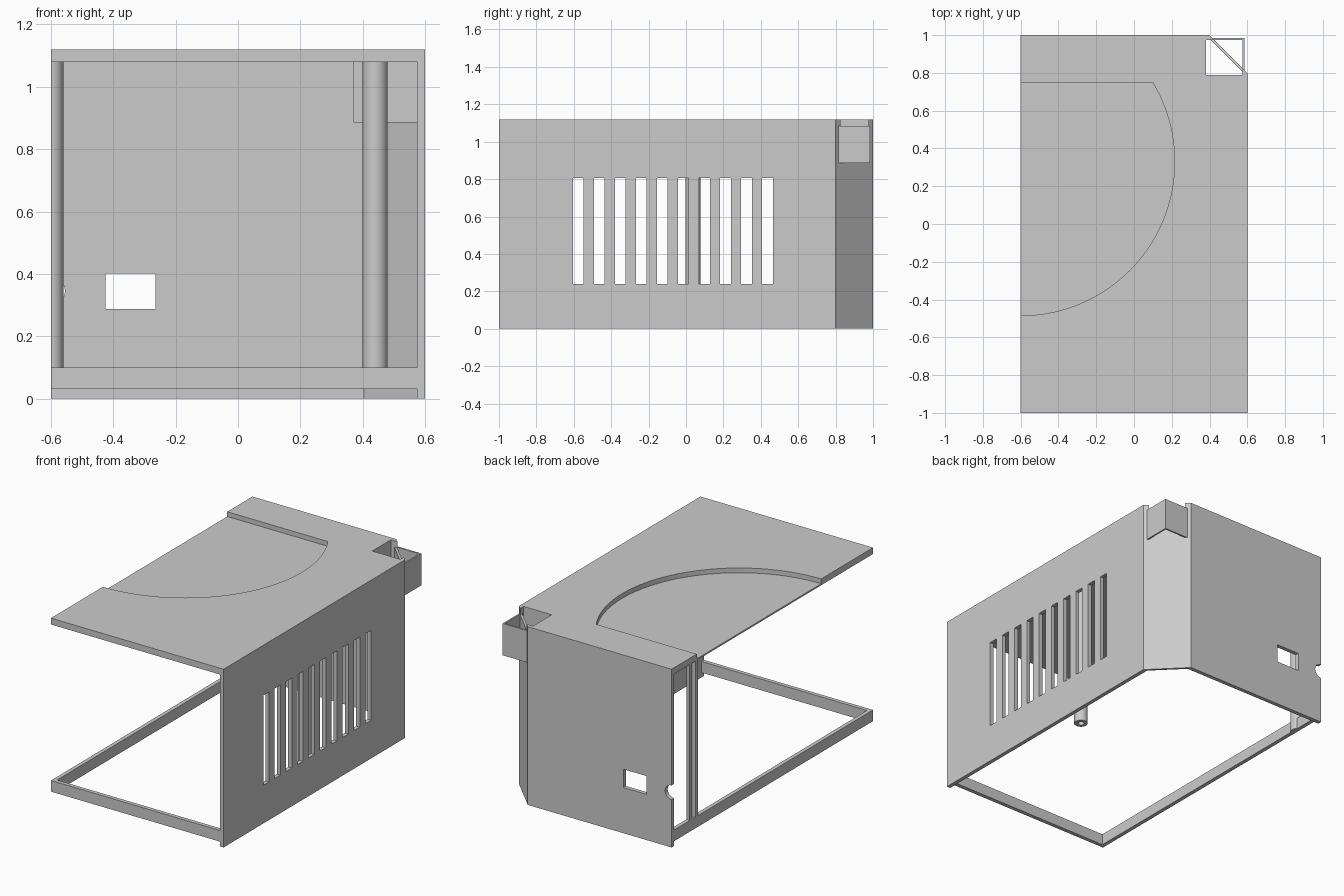
import bpy, bmesh, math

if "Cube" in bpy.data.objects:
    bpy.data.objects.remove(bpy.data.objects["Cube"], do_unlink=True)

GREY = (0.6, 0.6, 0.6, 1)
mat = bpy.data.materials.new("plain grey")
mat.use_nodes = True
mat.diffuse_color = GREY
mat.node_tree.nodes["Principled BSDF"].inputs["Base Color"].default_value = GREY

H, T = 1.12, 0.025          # overall height, wall thickness
ROOF = 1.08                 # underside of the roof


def prism(name, outline, z0, z1):
    """Extrude an xy outline from z0 to z1."""
    bm = bmesh.new()
    face = bm.faces.new([bm.verts.new((x, y, z0)) for x, y in outline])
    ext = bmesh.ops.extrude_face_region(bm, geom=[face])
    top = [v for v in ext["geom"] if isinstance(v, bmesh.types.BMVert)]
    bmesh.ops.translate(bm, verts=top, vec=(0, 0, z1 - z0))
    bmesh.ops.recalc_face_normals(bm, faces=bm.faces)
    me = bpy.data.meshes.new(name)
    bm.to_mesh(me)
    bm.free()
    me.materials.append(mat)
    ob = bpy.data.objects.new(name, me)
    bpy.context.collection.objects.link(ob)
    return ob


def box(name, x0, x1, y0, y1, z0, z1):
    return prism(name, [(x0, y0), (x1, y0), (x1, y1), (x0, y1)], z0, z1)


def arc(cx, cy, r, a0, a1, n):
    return [(cx + r * math.cos(math.radians(a0 + (a1 - a0) * i / n)),
             cy + r * math.sin(math.radians(a0 + (a1 - a0) * i / n)))
            for i in range(n + 1)]


def cut(target, cutter):
    """Subtract the cutter and remove it."""
    mod = target.modifiers.new("cut", "BOOLEAN")
    mod.operation, mod.solver, mod.object = "DIFFERENCE", "EXACT", cutter
    bpy.context.view_layer.objects.active = target
    bpy.ops.object.modifier_apply(modifier=mod.name)
    bpy.data.objects.remove(cutter, do_unlink=True)


def smooth(ob):
    bpy.ops.object.select_all(action="DESELECT")
    ob.select_set(True)
    bpy.context.view_layer.objects.active = ob
    bpy.ops.object.shade_smooth_by_angle(angle=math.radians(35))


# Side wall, chamfered corner and back wall as one bent sheet
walls = prism("side_and_back_walls", [
    (0.6, -1), (0.6, 0.8), (0.4, 1), (-0.6, 1), (-0.6, 1 - T),
    (0.405, 1 - T), (0.6 - T, 0.805), (0.6 - T, -1)], 0, ROOF)
for i in range(10):                                   # vent slots
    y = -0.605 + i * 0.1125
    cut(walls, box("vent_cutter", 0.5, 0.7, y, y + 0.057, 0.24, 0.805))
cut(walls, box("window_cutter", -0.425, -0.265, 0.9, 1.1, 0.287, 0.402))
notch = prism("notch_cutter", arc(0, 0, 0.045, 0, 345, 23), -0.1, 0.1)
notch.rotation_euler.x = math.pi / 2
notch.location = (-0.6, 1, 0.345)
cut(walls, notch)

# Roof with a shallow round-sided recess and a corner opening
roof = prism("roof", [(-0.6, -1), (0.6, -1), (0.6, 0.8), (0.4, 1), (-0.6, 1)],
             ROOF, H)
recess = arc(-0.6, 0.33, 0.815, -90, 31, 48) + [(-0.7, 0.75), (-0.7, -0.485)]
cut(roof, prism("recess_cutter", recess, H - 0.03, H + 0.1))
cut(roof, box("opening_cutter", 0.38, 0.575, 0.79, 0.975, 1, 1.2))

# Square socket passing through the chamfered corner
socket = box("corner_socket", 0.37, 0.585, 0.78, 0.985, 0.885, ROOF + 0.005)
cut(socket, box("socket_cutter", 0.38, 0.575, 0.79, 0.975, 0.8, 1.2))

# Low rails closing the base
prism("base_rail", [(0.6 - T, -1), (-0.6, -1), (-0.6, 1 - T), (-0.6 + T, 1 - T),
                    (-0.6 + T, -1 + T), (0.6 - T, -1 + T)], 0.03, 0.1)

# Hollow post inside, and a half post on the open side
post = prism("inner_post", arc(0.44, 0.038, 0.04, 0, 350, 35), 0.03, ROOF)
cut(post, prism("bore_cutter", arc(0.44, 0.038, 0.018, 0, 345, 23), 0, 1.0))
smooth(post)
half = prism("half_post", arc(-0.6, 0.78, 0.04, -90, 90, 18)
             + arc(-0.6, 0.78, 0.018, 90, -90, 12), 0.03, ROOF)
smooth(half)
